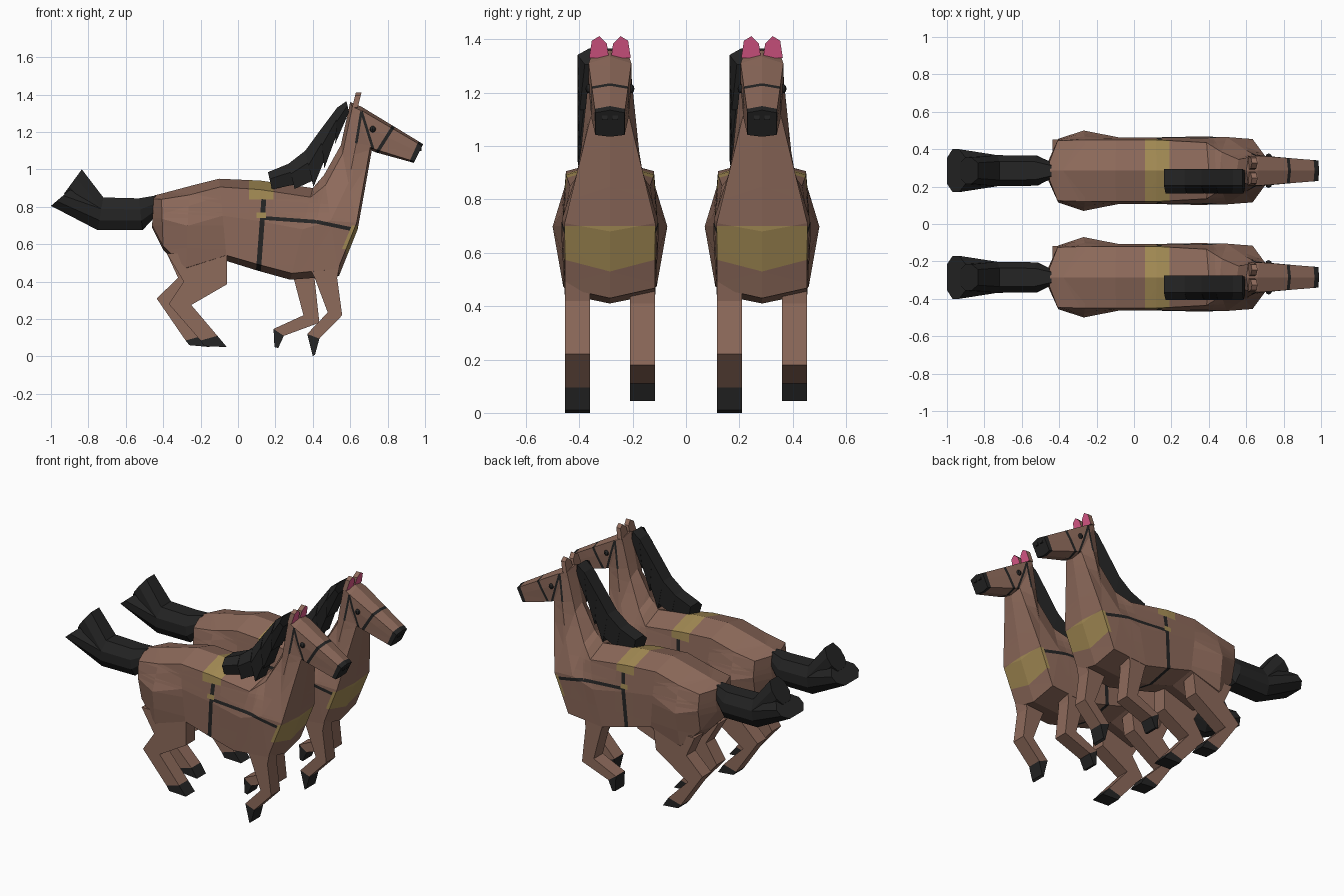
import bpy, bmesh
from mathutils import Vector, Matrix

cube = bpy.data.objects.get("Cube")
if cube:
    bpy.data.objects.remove(cube)


def material(name, rgb):
    m = bpy.data.materials.new(name)
    m.use_nodes = True
    m.diffuse_color = (*rgb, 1)
    m.node_tree.nodes["Principled BSDF"].inputs["Base Color"].default_value = (*rgb, 1)
    return m


COAT, BLACK, GOLD, PINK = range(4)
MATERIALS = [material("coat_brown", (.27, .145, .105)),
             material("hair_black", (.018, .018, .018)),
             material("tack_gold", (.37, .26, .09)),
             material("ear_pink", (.72, .1, .25))]
HORSES = {"near": -.285, "far": .285}


def finish(name, bm):
    """Make one shared mesh and place it on both horses."""
    bmesh.ops.recalc_face_normals(bm, faces=bm.faces[:])
    mesh = bpy.data.meshes.new(name)
    bm.to_mesh(mesh)
    bm.free()
    for m in MATERIALS:
        mesh.materials.append(m)
    for horse, y in HORSES.items():
        obj = bpy.data.objects.new(f"{horse}_{name}", mesh)
        obj.location.y = y
        bpy.context.collection.objects.link(obj)


def loft(bm, rings, mat=COAT, tip=None):
    """Skin closed rings with caps; the last span can take its own colour."""
    rows = [[bm.verts.new(p) for p in ring] for ring in rings]
    n = len(rows[0])
    faces = [bm.faces.new((rows[0]))]
    for k, (a, b) in enumerate(zip(rows, rows[1:])):
        for i in range(n):
            j = (i + 1) % n
            f = bm.faces.new((a[i], a[j], b[j], b[i]))
            f.material_index = tip if tip is not None and k == len(rows) - 2 else mat
    end = bm.faces.new(rows[-1])
    faces[0].material_index = mat
    end.material_index = mat if tip is None else tip
    return end


def region(bm, planes, mat):
    """Cut along planes and colour the faces inside all of them."""
    planes = [(Vector(p), Vector(n)) for p, n in planes]
    for p, n in planes:
        bmesh.ops.bisect_plane(bm, geom=bm.verts[:] + bm.edges[:] + bm.faces[:],
                               plane_co=p, plane_no=n, dist=1e-5)
    for f in bm.faces:
        c = f.calc_center_median()
        if all((c - p).dot(n) > 0 for p, n in planes):
            f.material_index = mat


def stripe(bm, a, b, width, mat):
    """Colour a straight band, seen from the side, between two points."""
    a, b = Vector((a[0], 0, a[1])), Vector((b[0], 0, b[1]))
    d = (b - a).normalized()
    s = Vector((-d.z, 0, d.x))
    region(bm, [(a, d), (b, -d), (a - s * width / 2, s), (a + s * width / 2, -s)], mat)


def body_ring(top, bottom, wt, wm, wb):
    a, b = Vector((top[0], 0, top[1])), Vector((bottom[0], 0, bottom[1]))
    half = [(.1, wt), (.45, wm), (.93, wb)]
    right = [a.lerp(b, t) + Vector((0, w, 0)) for t, w in half]
    left = [a.lerp(b, t) - Vector((0, w, 0)) for t, w in reversed(half)]
    return [a] + right + [b] + left


# Body, neck and head in one skin
bm = bmesh.new()
loft(bm, [body_ring(*r) for r in [
    ((-.45, .86), (-.46, .69), .05, .06, .05),
    ((-.41, .87), (-.40, .57), .16, .17, .14),
    ((-.26, .91), (-.28, .44), .165, .215, .175),
    ((-.10, .95), (-.06, .51), .165, .178, .17),
    ((.12, .94), (.10, .46), .165, .178, .17),
    ((.40, .90), (.28, .41), .15, .183, .17),
    ((.46, .97), (.54, .43), .10, .18, .168),
    ((.55, 1.13), (.64, .68), .06, .115, .17),
    ((.60, 1.36), (.715, 1.10), .072, .082, .07),
    ((.66, 1.335), (.74, 1.09), .08, .08, .07),
    ((.99, 1.135), (.94, 1.035), .055, .055, .055)]])
# Saddle cloth, girth, breast strap and buckles
stripe(bm, (.125, 1), (.125, .84), .13, GOLD)
stripe(bm, (.138, .84), (.105, .4), .026, BLACK)
stripe(bm, (.14, .74), (.42, .72), .02, BLACK)
stripe(bm, (.42, .72), (.61, .68), .02, BLACK)
stripe(bm, (.10, .755), (.15, .755), .03, GOLD)
# Breast plate
region(bm, [((0, 0, .7), (0, 0, -1)), ((.6, 0, .68), (.24, 0, -.1)),
            ((0, 0, .53), (0, .26, 1)), ((0, 0, .53), (0, -.26, 1))], GOLD)
# Bridle and muzzle
stripe(bm, (.66, 1.31), (.632, 1.14), .014, BLACK)
stripe(bm, (.66, 1.31), (.722, 1.11), .014, BLACK)
stripe(bm, (.85, 1.26), (.73, 1.07), .018, BLACK)
region(bm, [((.965, 0, 1.15), (.9, 0, -.4)), ((.8, 0, 1), (1, 0, 0))], BLACK)
finish("body", bm)

# Eyes and nostrils
bm = bmesh.new()
for side in (-1, 1):
    bmesh.ops.create_uvsphere(bm, u_segments=8, v_segments=6, radius=.018,
                              matrix=Matrix.Translation((.72, side * .074, 1.215)))
    bmesh.ops.create_cube(bm, size=.02,
                          matrix=Matrix.Translation((.97, side * .02, 1.108)))
for f in bm.faces:
    f.material_index = BLACK
finish("eyes_and_nostrils", bm)

# Ears with pink inner faces
bm = bmesh.new()
outline = [(.004, 1.33), (.012, 1.385), (.04, 1.412), (.068, 1.395), (.078, 1.33)]
for side in (-1, 1):
    rings = [[(x + .25 * (z - 1.33), side * y, z) for y, z in outline] for x in (.61, .64)]
    front = loft(bm, rings)
    bmesh.ops.inset_region(bm, faces=[front], thickness=.008)
    front.material_index = PINK
finish("ears", bm)

# Mane as overlapping locks hanging to the right side
bm = bmesh.new()
crest = [(.58, 1.365), (.53, 1.33), (.44, 1.21), (.36, 1.10), (.27, 1.03), (.16, .985)]
hem = [(.595, 1.30), (.52, 1.15), (.46, 1.02), (.40, .92), (.30, .905), (.18, .90)]


def mane_ring(up, low, grow):
    up, low = Vector((up[0], 0, up[1])), Vector((low[0], 0, low[1]))
    low = up.lerp(low, grow)
    spread = [(0, .01), (0, -.08), (.4, -.122), (1, -.105 * grow), (1, 0)]
    return [up.lerp(low, t) + Vector((0, y, 0)) for t, y in spread]


for i in range(5):
    loft(bm, [mane_ring(crest[i], hem[i], .9), mane_ring(crest[i + 1], hem[i + 1], 1.08)], BLACK)
finish("mane", bm)


def tail_ring(top, bottom, w):
    a, b = Vector((top[0], 0, top[1])), Vector((bottom[0], 0, bottom[1]))
    shape = [(0, .6), (.35, 1), (.7, 1), (1, .6)]
    return ([a.lerp(b, t) + Vector((0, w * s, 0)) for t, s in shape] +
            [a.lerp(b, t) - Vector((0, w * s, 0)) for t, s in reversed(shape)])


# Tail with two flared tips
bm = bmesh.new()
root = ((-.72, .85), (-.75, .675), .083)
for rings in (
        [((-.44, .86), (-.45, .74), .045), ((-.53, .845), (-.51, .675), .08), root],
        [root, ((-.835, 1.0), (-.93, .87), .07)],
        [root, ((-.90, .89), (-1.0, .805), .115)]):
    loft(bm, [tail_ring(*r) for r in rings], BLACK)
finish("tail", bm)

# Legs: rear and front edge points of each section, ending in a hoof
LEGS = {
    "front_right_leg": (-1, [((.36, .52), (.55, .52)), ((.41, .42), (.53, .42)),
                             ((.48, .235), (.557, .22)), ((.37, .12), (.435, .095)),
                             ((.40, 0), (.412, .01))]),
    "front_left_leg": (1, [((.27, .5), (.42, .5)), ((.30, .41), (.41, .41)),
                           ((.35, .22), (.435, .18)), ((.19, .147), (.245, .11)),
                           ((.195, .05), (.215, .045))]),
    "rear_right_leg": (-1, [((-.38, .55), (-.06, .55)), ((-.29, .40), (-.06, .385)),
                            ((-.37, .28), (-.25, .275)), ((-.20, .085), (-.11, .11)),
                            ((-.18, .055), (-.06, .05))]),
    "rear_left_leg": (1, [((-.38, .55), (-.08, .55)), ((-.32, .42), (-.10, .40)),
                          ((-.435, .31), (-.33, .25)), ((-.28, .085), (-.19, .11)),
                          ((-.26, .06), (-.15, .05))]),
}
for name, (side, sections) in LEGS.items():
    bm = bmesh.new()
    inner, outer = side * .075, side * .168
    loft(bm, [[(a[0], inner, a[1]), (a[0], outer, a[1]),
               (b[0], outer, b[1]), (b[0], inner, b[1])] for a, b in sections], COAT, BLACK)
    finish(name, bm)
